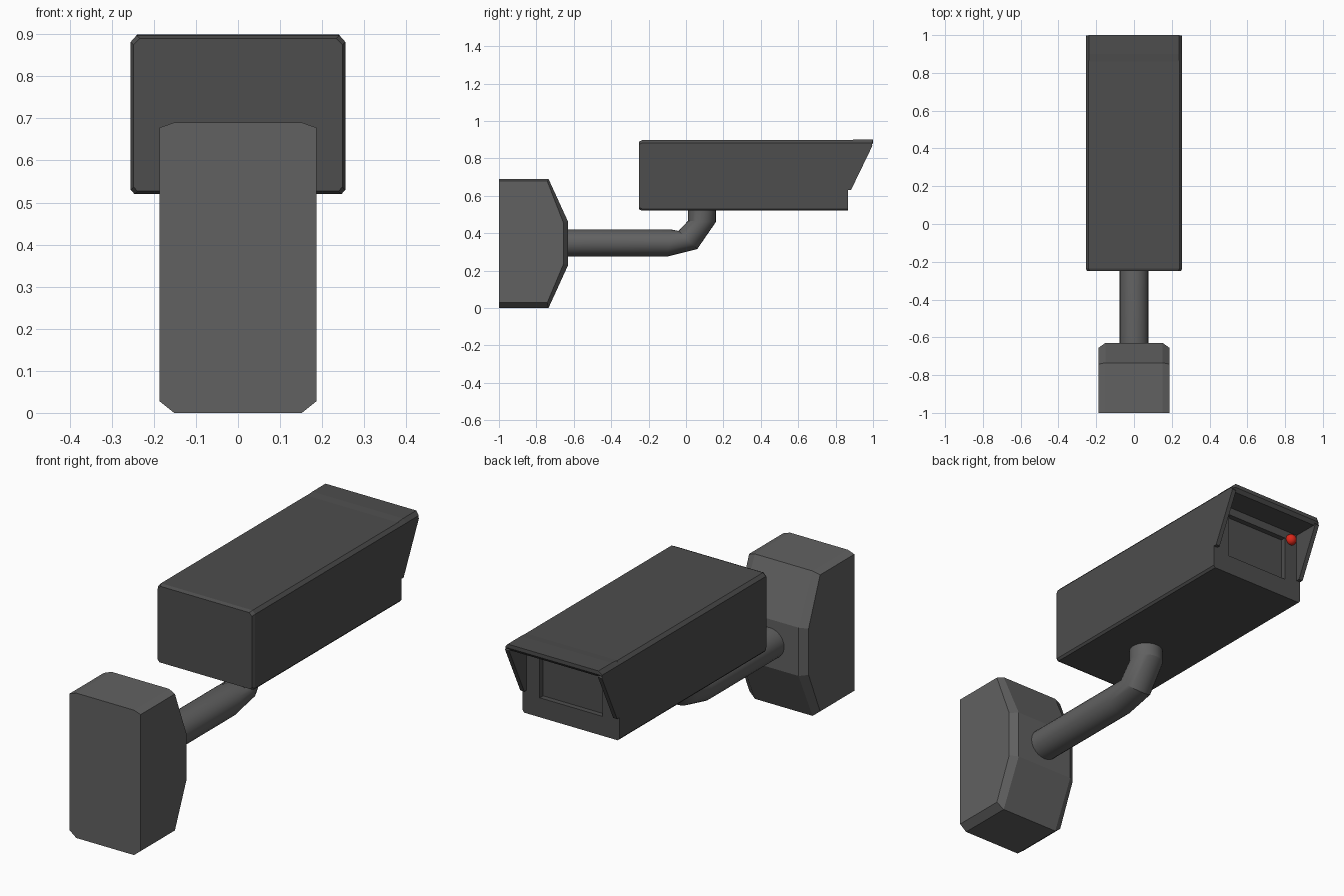
import bpy, bmesh, math
from mathutils import Vector

if "Cube" in bpy.data.objects:
    bpy.data.objects.remove(bpy.data.objects["Cube"])


def material(name, rgb):
    m = bpy.data.materials.new(name)
    m.diffuse_color = (*rgb, 1)
    m.use_nodes = True
    m.node_tree.nodes["Principled BSDF"].inputs["Base Color"].default_value = m.diffuse_color
    return m


DARK = material("dark_grey", (0.075, 0.075, 0.075))
GREY = material("mid_grey", (0.12, 0.12, 0.12))
RED = material("red", (0.7, 0.02, 0.01))


def finish(name, bm, mat):
    bmesh.ops.recalc_face_normals(bm, faces=bm.faces)
    me = bpy.data.meshes.new(name)
    bm.to_mesh(me)
    bm.free()
    me.materials.append(mat)
    ob = bpy.data.objects.new(name, me)
    bpy.context.collection.objects.link(ob)
    return ob


def loft(name, rings, mat):
    """Skin a list of equal-length point rings and cap both ends."""
    bm = bmesh.new()
    vs = [[bm.verts.new(p) for p in r] for r in rings]
    n = len(rings[0])
    for a, b in zip(vs, vs[1:]):
        for i in range(n):
            bm.faces.new((a[i], a[(i + 1) % n], b[(i + 1) % n], b[i]))
    bm.faces.new(vs[0])
    bm.faces.new(vs[-1])
    return finish(name, bm, mat)


def side(x, profile):
    return [(x, y, z) for y, z in profile]


# Wall mount: side profile with chamfered left and right borders
outer = [(-1, 0), (-0.735, 0), (-0.63, 0.23), (-0.63, 0.46), (-0.735, 0.69), (-1, 0.69)]
inner = [(-1, 0.028), (-0.742, 0.028), (-0.655, 0.235), (-0.655, 0.455), (-0.742, 0.678), (-1, 0.678)]
loft("wall_mount", [side(-0.187, inner), side(-0.152, outer),
                    side(0.152, outer), side(0.187, inner)], GREY)

# Bent arm: rings given by their outer and inner bend points
bends = [((-0.66, 0.275), (-0.66, 0.42)), ((-0.1, 0.275), (-0.08, 0.42)),
         ((0.06, 0.315), (-0.04, 0.412)), ((0.16, 0.46), (0.01, 0.465)),
         ((0.16, 0.53), (0.01, 0.53))]
rings = []
for lo, hi in bends:
    lo, hi = Vector((0, *lo)), Vector((0, *hi))
    rings.append([(lo + hi) / 2 + (hi - lo) / 2 * math.cos(t) + Vector((0.076 * math.sin(t), 0, 0))
                  for t in (i * math.tau / 24 for i in range(24))])
arm = loft("arm", rings, GREY)
bpy.context.view_layer.objects.active = arm
arm.select_set(True)
bpy.ops.object.shade_smooth_by_angle(angle=math.radians(25))

# Camera housing: chamfered cross-section, narrowed at the rear, windowed at the front
W = 0.255


def section(y, d):
    w, b, t = W - d, 0.52 + d, 0.897 - d
    return [(-w + 0.009, y, b), (w - 0.009, y, b), (w, y, b + 0.01), (w, y, t - 0.015),
            (w - 0.014, y, t), (-w + 0.014, y, t), (-w, y, t - 0.015), (-w, y, b + 0.01)]


housing = loft("camera_housing", [section(-0.25, 0.007), section(-0.235, 0), section(0.865, 0)], DARK)

# Recessed window in the front face
bpy.ops.mesh.primitive_cube_add(size=1, location=(0, 0.865, 0.72))
cutter = bpy.context.object
cutter.name = "window_cutter"
cutter.scale = (0.33, 0.05, 0.215)
cutter.hide_render = True
cutter.hide_set(True)
mod = housing.modifiers.new("window", 'BOOLEAN')
mod.object = cutter
mod.operation = 'DIFFERENCE'

# Sun hood: roof slab and two tapering cheeks
roof = [(0.86, 0.866), (0.986, 0.866), (1.0, 0.882), (1.0, 0.9), (0.9, 0.9), (0.86, 0.897)]
edge = [(0.86, 0.866), (0.986, 0.866), (0.995, 0.875), (0.995, 0.882), (0.9, 0.882), (0.86, 0.882)]
loft("hood_roof", [side(-W, edge), side(-0.239, roof), side(0.239, roof), side(W, edge)], DARK)
cheek = [(0.86, 0.63), (0.882, 0.63), (0.997, 0.868), (0.99, 0.878), (0.86, 0.878)]
for s, label in ((-1, "left"), (1, "right")):
    loft("hood_cheek_" + label, [side(s * 0.234, cheek), side(s * W, cheek)], DARK)

# Status light under the hood
bm = bmesh.new()
bmesh.ops.create_uvsphere(bm, u_segments=16, v_segments=10, radius=0.026)
bmesh.ops.translate(bm, verts=bm.verts, vec=(-0.197, 0.87, 0.828))
for f in bm.faces:
    f.smooth = True
finish("status_light", bm, RED)
